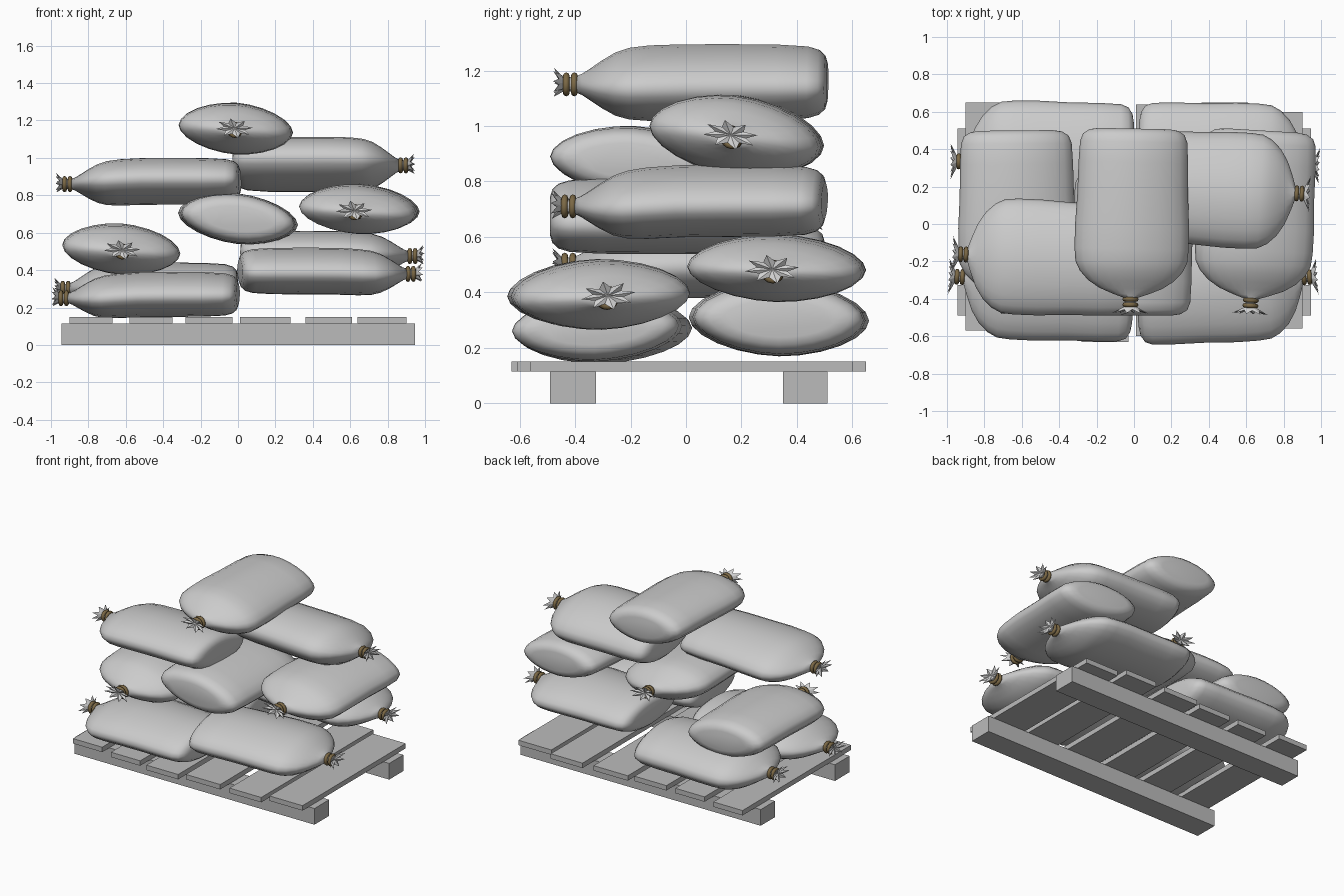
import bpy, bmesh, math
from mathutils import Vector

if "Cube" in bpy.data.objects:
    bpy.data.objects.remove(bpy.data.objects["Cube"])


def material(name, r, g, b):
    m = bpy.data.materials.new(name)
    m.diffuse_color = (r, g, b, 1)
    m.use_nodes = True
    m.node_tree.nodes["Principled BSDF"].inputs["Base Color"].default_value = m.diffuse_color
    return m


SACK = material("sack cloth", 0.60, 0.60, 0.60)
FRILL = material("gathered cloth", 0.66, 0.66, 0.66)
TIE = material("tie cord", 0.20, 0.14, 0.06)
WOOD = material("pallet wood", 0.50, 0.50, 0.50)


def finish(bm, name, mat, angle=None):
    bmesh.ops.recalc_face_normals(bm, faces=bm.faces)
    me = bpy.data.meshes.new(name)
    bm.to_mesh(me)
    bm.free()
    me.materials.append(mat)
    ob = bpy.data.objects.new(name, me)
    bpy.context.collection.objects.link(ob)
    if angle:
        bpy.ops.object.select_all(action='DESELECT')
        ob.select_set(True)
        bpy.context.view_layer.objects.active = ob
        bpy.ops.object.shade_smooth_by_angle(angle=math.radians(angle))
    return ob


def loft(name, rings, mat, angle=None, looped=False, end_point=None):
    bm = bmesh.new()
    vr = [[bm.verts.new(p) for p in ring] for ring in rings]
    n = len(vr[0])
    pairs = list(zip(vr, vr[1:])) + ([(vr[-1], vr[0])] if looped else [])
    for a, b in pairs:
        for i in range(n):
            j = (i + 1) % n
            bm.faces.new((a[i], a[j], b[j], b[i]))
    if not looped:
        bm.faces.new(vr[0])
        if end_point is None:
            bm.faces.new(vr[-1])
        else:
            tip = bm.verts.new(end_point)
            for i in range(n):
                bm.faces.new((vr[-1][i], vr[-1][(i + 1) % n], tip))
    return finish(bm, name, mat, angle)


def box(name, x0, x1, y0, y1, z0, z1):
    bm = bmesh.new()
    bmesh.ops.create_cube(bm, size=1)
    for v in bm.verts:
        v.co = Vector(((x0 + x1) / 2 + v.co.x * (x1 - x0),
                       (y0 + y1) / 2 + v.co.y * (y1 - y0),
                       (z0 + z1) / 2 + v.co.z * (z1 - z0)))
    return finish(bm, name, WOOD)


# Sack profile: distance from blunt end, width factor, height factor
PROFILE = [(0, .62, .50), (.008, .78, .70), (.03, .89, .85), (.07, .94, .94),
           (.18, .96, .99), (.35, .97, 1), (.52, 1, 1), (.64, 1, .99),
           (.71, .98, .94), (.76, .90, .83), (.81, .75, .62), (.85, .55, .42),
           (.88, .31, .28), (.90, .12, .22)]


def power(v, p):
    return math.copysign(abs(v) ** p, v)


def sack(name, end, tip, width, z0, z1, tie_z, slope):
    """Sack from its blunt end to its frilled tip; slope leans it sideways."""
    end, tip = Vector(end), Vector(tip)
    scale = (tip - end).length / 0.98
    d = (tip - end).normalized()
    side = Vector((-d.y, d.x))
    if side.x + side.y < 0:
        side = -side
    mid, half = (z0 + z1) / 2, (z1 - z0) / 2

    def place(u, v, h):
        p = end + d * (u * scale) + side * v
        t = min(1, max(0, (u - .45) / .43))
        t = t * t * (3 - 2 * t)
        return Vector((p.x, p.y, mid + (tie_z - mid) * t + h + slope * v))

    # Body
    rings = []
    for u, w, h in PROFILE:
        ring = []
        for i in range(24):
            a = math.tau * i / 24
            ring.append(place(u, width * w * power(math.cos(a), 1.1),
                              half * h * power(math.sin(a), 1.1)))
        rings.append(ring)
    loft(name, rings, SACK, 50)

    # Two cord loops around the neck
    for k, c in enumerate((.908, .937)):
        rings = []
        for j in range(8):
            b = math.tau * j / 8
            r = .031 + .012 * math.sin(b)
            rings.append([place(c + .012 * math.cos(b),
                                r * math.cos(math.tau * i / 16),
                                r * math.sin(math.tau * i / 16))
                          for i in range(16)])
        loft(f"{name}_tie_{k + 1}", rings, TIE, 60, looped=True)

    # Pleated, star-shaped frill beyond the cord
    def frill_ring(stations):
        ring = []
        for i in range(16):
            a = math.tau * (i + .5) / 16
            u, rx, rz, lift = stations[i % 2]
            ring.append(place(u, rx * math.cos(a), lift + rz * math.sin(a)))
        return ring

    rings = [frill_ring([(.89, .028, .028, 0)] * 2),
             frill_ring([(.945, .028, .025, 0)] * 2),
             frill_ring([(.982, .10, .052, .008), (.962, .057, .030, .008)])]
    loft(f"{name}_frill", rings, FRILL, end_point=place(.958, 0, .008))


# Pallet: two runners and six planks
for label, y0, y1 in (("front", -.49, -.325), ("back", .35, .51)):
    box(f"{label}_runner", -.945, .945, y0, y1, 0, .115)
PLANKS = [(-.90, -.67, -.57, .65), (-.58, -.35, -.60, .62), (-.28, -.03, -.63, .62),
          (.01, .28, -.60, .64), (.36, .61, -.61, .65), (.64, .90, -.56, .60)]
for i, (x0, x1, y0, y1) in enumerate(PLANKS):
    box(f"plank_{i + 1}", x0, x1, y0, y1, .115, .15)

# Bottom layer, lying sideways
sack("front_left_low_sack", (0, -.33), (-.99, -.28), .32, .15, .39, .25, .03)
sack("front_right_low_sack", (.01, -.35), (.98, -.28), .32, .27, .52, .38, .03)
sack("back_left_low_sack", (0, .335), (-.98, .335), .325, .17, .44, .30, -.02)
sack("back_right_low_sack", (.02, .35), (.99, .31), .32, .37, .61, .475, -.03)

# Second layer, lying front to back
sack("left_middle_sack", (-.63, .50), (-.62, -.48), .315, .38, .65, .50, -.07)
sack("centre_middle_sack", (0, -.49), (0, .49), .32, .54, .81, .67, -.10)
sack("right_middle_sack", (.68, .50), (.62, -.48), .315, .60, .86, .71, -.06)

# Third layer, lying sideways
sack("left_high_sack", (.01, -.20), (-.97, -.16), .31, .75, 1.0, .86, -.05)
sack("right_high_sack", (-.02, .21), (.94, .16), .31, .82, 1.11, .96, -.12)

# Top sack
sack("top_sack", (0, .51), (-.02, -.475), .305, 1.02, 1.295, 1.15, -.07)
